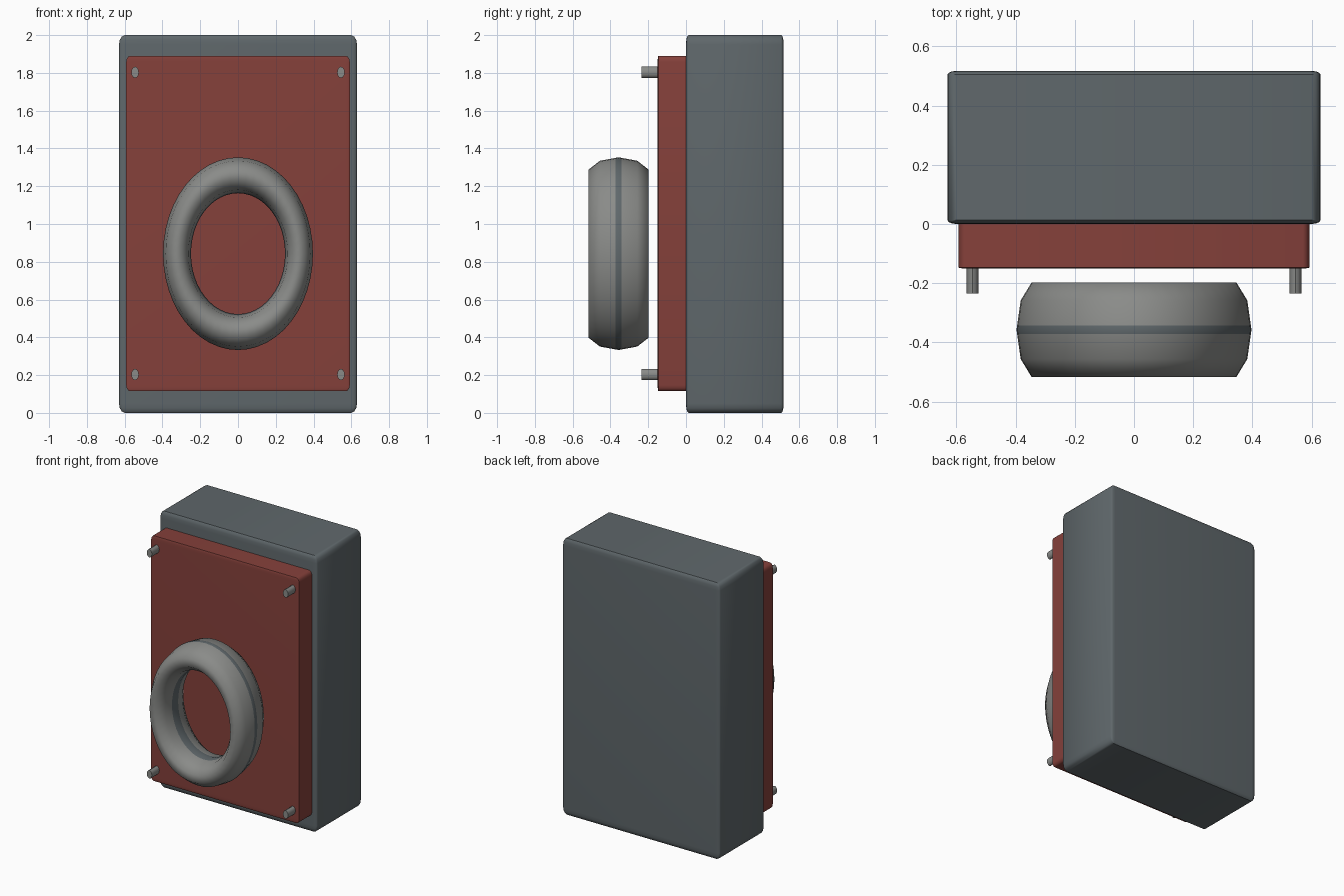
import bpy, bmesh, math
from mathutils import Vector

cube = bpy.data.objects.get("Cube")
if cube:
    bpy.data.objects.remove(cube)


def material(name, rgb):
    m = bpy.data.materials.new(name)
    m.use_nodes = True
    m.diffuse_color = (*rgb, 1)
    m.node_tree.nodes["Principled BSDF"].inputs["Base Color"].default_value = (*rgb, 1)
    return m


slate = material("slate grey", (0.115, 0.137, 0.147))
red = material("brick red", (0.235, 0.052, 0.043))
steel = material("steel grey", (0.255, 0.26, 0.25))


def finish(bm, name, mats, angle):
    bmesh.ops.recalc_face_normals(bm, faces=bm.faces[:])
    mesh = bpy.data.meshes.new(name)
    bm.to_mesh(mesh)
    bm.free()
    for m in mats:
        mesh.materials.append(m)
    ob = bpy.data.objects.new(name, mesh)
    bpy.context.collection.objects.link(ob)
    bpy.ops.object.select_all(action="DESELECT")
    ob.select_set(True)
    bpy.context.view_layer.objects.active = ob
    bpy.ops.object.shade_smooth_by_angle(angle=math.radians(angle))
    return ob


def rounded_box(name, low, high, rounding, mat):
    """Box whose edge rounding is proportional to each side."""
    low, high = Vector(low), Vector(high)
    bm = bmesh.new()
    bmesh.ops.create_cube(bm, size=1)
    bmesh.ops.bevel(bm, geom=bm.edges[:], offset=rounding, segments=3,
                    profile=0.5, affect="EDGES")
    bmesh.ops.scale(bm, vec=high - low, verts=bm.verts[:])
    bmesh.ops.translate(bm, vec=(low + high) / 2, verts=bm.verts[:])
    finish(bm, name, [mat], 40)


def stud(name, x, z):
    """Short oval pin pointing forward."""
    bm = bmesh.new()
    bmesh.ops.create_cone(bm, cap_ends=True, segments=12, radius1=1, radius2=1, depth=1)
    for v in bm.verts:
        a, b, c = v.co
        v.co = (x + 0.02 * a, -0.17 + 0.13 * c, z + 0.03 * b)
    finish(bm, name, [steel], 40)


def oval_ring(name, centre, segments=48, sides=10):
    """Ten-sided tube swept round an oval, with dark bands at its mid line."""
    major, minor, squash, depth = 0.415, 0.095, 0.778, 0.168
    outer_band, inner_band = 0.015, 0.035
    corners = [Vector((major + minor * math.cos(i * math.tau / sides),
                       depth * math.sin(i * math.tau / sides))) for i in range(sides)]
    # Split the edges beside the outer and inner mid lines at the band limits
    profile = []
    for i, p in enumerate(corners):
        q = corners[(i + 1) % sides]
        profile.append(p)
        for mid, band in ((0, outer_band), (sides // 2, inner_band)):
            if i == mid:
                profile.append(p.lerp(q, band / abs(q.y - p.y)))
            elif (i + 1) % sides == mid:
                profile.append(q.lerp(p, band / abs(q.y - p.y)))
    bm = bmesh.new()
    loops = []
    for s in range(segments):
        a = s * math.tau / segments
        loops.append([bm.verts.new((p.x * squash * math.cos(a) + centre[0],
                                    p.y + centre[1],
                                    p.x * math.sin(a) + centre[2])) for p in profile])
    n = len(profile)
    for s in range(segments):
        here, there = loops[s], loops[(s + 1) % segments]
        for i in range(n):
            j = (i + 1) % n
            f = bm.faces.new((here[i], here[j], there[j], there[i]))
            reach = max(abs(profile[i].y), abs(profile[j].y))
            f.material_index = 1 if reach < inner_band + 0.001 else 0
    finish(bm, name, [steel, slate], 60)


# Housing and front plate
rounded_box("housing", (-0.63, 0, 0), (0.63, 0.517, 2), 0.025, slate)
rounded_box("front_plate", (-0.592, -0.15, 0.115), (0.592, 0.03, 1.89), 0.018, red)

# Corner studs
for side, x in (("right", -0.545), ("left", 0.545)):
    for level, z in (("lower", 0.203), ("upper", 1.803)):
        stud(f"{level}_{side}_stud", x, z)

# Floating ring in front of the plate
oval_ring("front_ring", (0, -0.357, 0.843))
